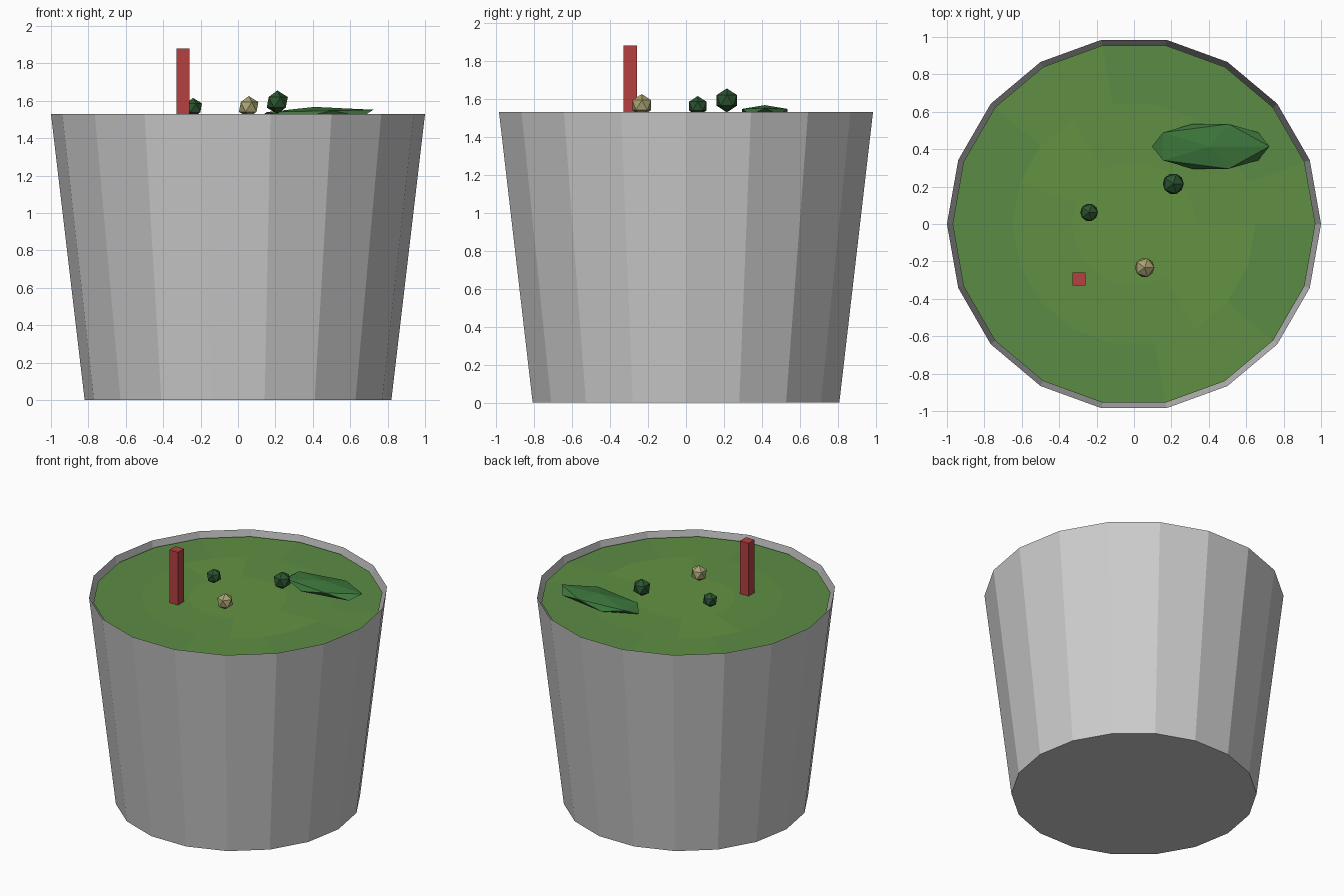
import bpy, bmesh, random
from math import sin, cos, pi
from mathutils import Matrix, Vector

if "Cube" in bpy.data.objects:
    bpy.data.objects.remove(bpy.data.objects["Cube"])

random.seed(4)
SIDES = 18
GRASS_Z = 1.49


def material(name, r, g, b):
    m = bpy.data.materials.new(name)
    m.diffuse_color = (r, g, b, 1)
    m.use_nodes = True
    m.node_tree.nodes["Principled BSDF"].inputs["Base Color"].default_value = m.diffuse_color
    return m


def finish(name, bm, *mats):
    me = bpy.data.meshes.new(name)
    bm.to_mesh(me)
    bm.free()
    for m in mats:
        me.materials.append(m)
    ob = bpy.data.objects.new(name, me)
    bpy.context.collection.objects.link(ob)
    return ob


def ring(bm, r, z):
    return [bm.verts.new((r * cos(2 * pi * i / SIDES), r * sin(2 * pi * i / SIDES), z))
            for i in range(SIDES)]


def bridge(bm, a, b):
    return [bm.faces.new((a[i], a[(i + 1) % SIDES], b[(i + 1) % SIDES], b[i]))
            for i in range(SIDES)]


def blob(name, centre, scale, mat, tilt=0):
    bm = bmesh.new()
    bmesh.ops.create_icosphere(bm, subdivisions=1, radius=1, matrix=(
        Matrix.Translation(centre) @ Matrix.Rotation(tilt, 4, 'Y')
        @ Matrix.Diagonal(Vector(scale)).to_4x4()))
    return finish(name, bm, mat)


# tapered open pot with a closed base
bm = bmesh.new()
base, rim = ring(bm, 0.82, 0), ring(bm, 1.0, 1.53)
bridge(bm, base, rim)
bm.faces.new(base[::-1])
finish("pot", bm)

# grass disc in rings, lighter towards the middle with patchy borders
greens = [material("grass_light", 0.125, 0.29, 0.055),
          material("grass_mid", 0.115, 0.275, 0.056),
          material("grass_dark", 0.105, 0.257, 0.057)]
bm = bmesh.new()
centre = bm.verts.new((0, 0, GRASS_Z))
rings = [ring(bm, r, GRASS_Z) for r in (0.33, 0.65, 0.97)]
for i in range(SIDES):
    bm.faces.new((centre, rings[0][i], rings[0][(i + 1) % SIDES]))
for k in (0, 1):
    for f in bridge(bm, rings[k + 1], rings[k]):
        f.normal_flip()
        f.material_index = k + 1 if random.random() < 0.8 else k
bm.normal_update()
for f in bm.faces:
    if f.normal.z < 0:
        f.normal_flip()
finish("grass", bm, *greens)

# upright red post
bm = bmesh.new()
bmesh.ops.create_cube(bm, size=1, matrix=Matrix.Translation((-0.295, -0.293, 1.685))
                      @ Matrix.Diagonal((0.07, 0.07, 0.39, 1)))
finish("post", bm, material("red", 0.46, 0.05, 0.052))

# small bushes, stone and low mound
bush = material("bush_green", 0.025, 0.09, 0.03)
blob("small_bush", (-0.24, 0.062, 1.562), (0.053,) * 3, bush)
blob("large_bush", (0.21, 0.215, 1.592), (0.063,) * 3, bush)
blob("stone", (0.057, -0.233, 1.567), (0.058,) * 3, material("straw", 0.40, 0.37, 0.17))
blob("mound", (0.41, 0.415, 1.527), (0.352, 0.141, 0.04),
     material("mound_green", 0.045, 0.18, 0.045), tilt=-0.022)
